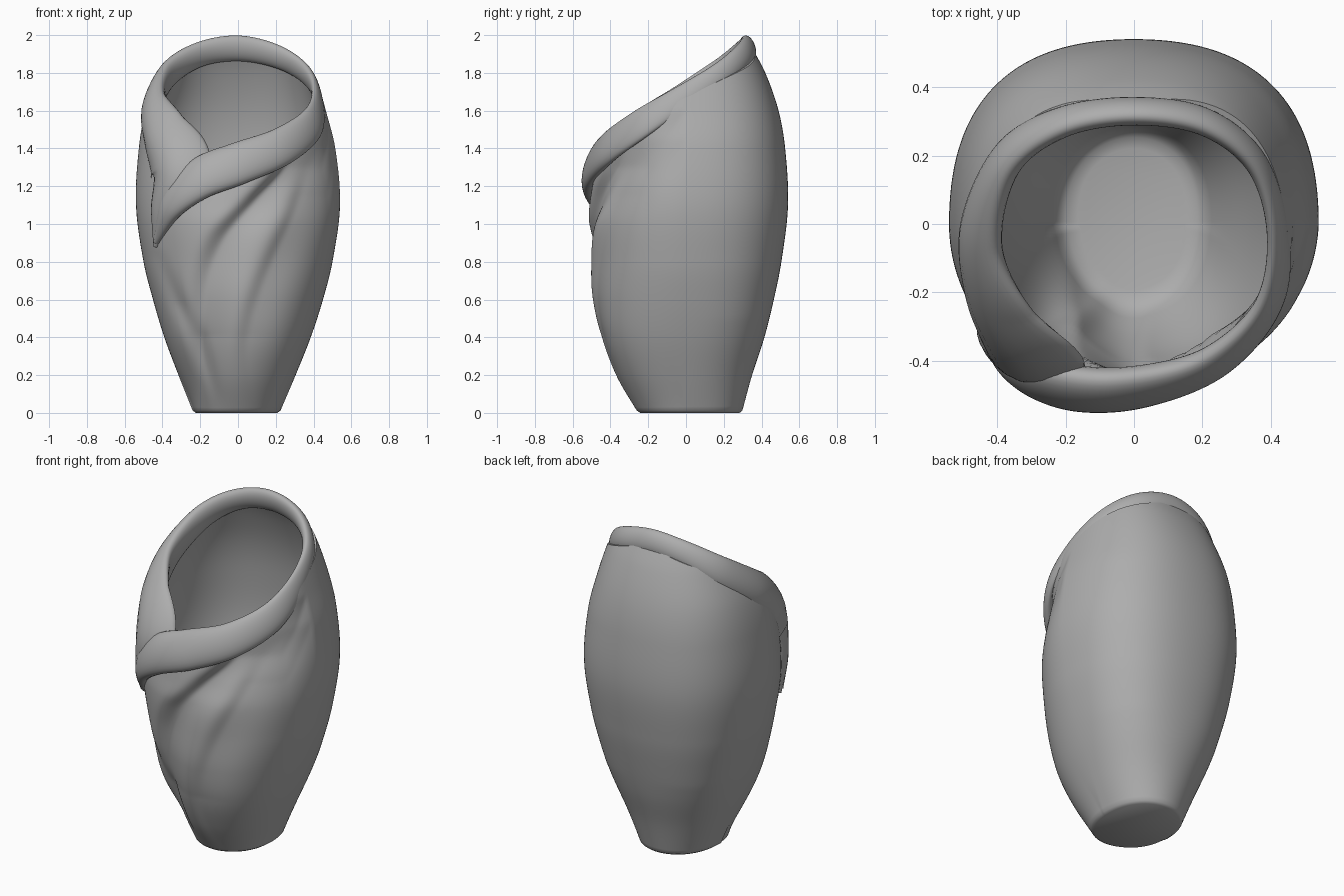
import bpy, bmesh, math
from mathutils import Vector

if "Cube" in bpy.data.objects:
    bpy.data.objects.remove(bpy.data.objects["Cube"])

grey = bpy.data.materials.new("dark_grey")
grey.diffuse_color = (.42, .42, .42, 1)
grey.use_nodes = True
grey.node_tree.nodes["Principled BSDF"].inputs["Base Color"].default_value = grey.diffuse_color


def interp(pts, x):
    """Smooth (Hermite) interpolation through sorted (x, y) pairs."""
    if x <= pts[0][0]:
        return pts[0][1]
    if x >= pts[-1][0]:
        return pts[-1][1]
    i = max(k for k in range(len(pts) - 1) if pts[k][0] <= x)
    (x0, y0), (x1, y1) = pts[i], pts[i + 1]

    def slope(k):
        a, b = pts[max(k - 1, 0)], pts[min(k + 1, len(pts) - 1)]
        return (b[1] - a[1]) / (b[0] - a[0])
    h = x1 - x0
    t = (x - x0) / h
    return ((2*t**3 - 3*t*t + 1) * y0 + (t**3 - 2*t*t + t) * h * slope(i)
            + (3*t*t - 2*t**3) * y1 + (t**3 - t*t) * h * slope(i + 1))


def skin(name, rings):
    """Closed rings bridged in order, both ends capped."""
    bm = bmesh.new()
    vs = [[bm.verts.new(p) for p in r] for r in rings]
    n = len(rings[0])
    for a, b in zip(vs, vs[1:]):
        for j in range(n):
            k = (j + 1) % n
            bm.faces.new((a[j], a[k], b[k], b[j]))
    bm.faces.new(vs[0][::-1])
    bm.faces.new(vs[-1])
    bmesh.ops.recalc_face_normals(bm, faces=bm.faces)
    me = bpy.data.meshes.new(name)
    bm.to_mesh(me)
    bm.free()
    me.materials.append(grey)
    ob = bpy.data.objects.new(name, me)
    bpy.context.collection.objects.link(ob)
    bpy.context.view_layer.objects.active = ob
    ob.select_set(True)
    bpy.ops.object.shade_smooth_by_angle(angle=math.radians(50))
    ob.select_set(False)
    return ob


# Side profiles of the body: radius by height in four directions
ZS = (0, .2, .4, .6, .8, 1.1, 1.4, 1.6, 1.8, 1.95)
RIGHT = list(zip(ZS, (.22, .305, .385, .45, .50, .54, .515, .465, .41, .36)))
LEFT = list(zip(ZS, (.235, .315, .39, .45, .50, .54, .525, .49, .42, .37)))
BACK = list(zip(ZS, (.295, .35, .415, .465, .505, .54, .525, .49, .42, .34)))
FRONT = list(zip((0, .2, .4, .6, .8, 1, 1.12, 1.4, 1.6, 1.95),
                 (.255, .385, .475, .515, .525, .53, .51, .46, .42, .34)))
# Slanted rim: height by angle from the front towards +x
RIM = [(-180, 1.93), (-121, 1.79), (-94, 1.62), (-56, 1.40), (-24, 1.28), (0, 1.31),
       (25, 1.39), (53, 1.51), (87, 1.66), (124, 1.79), (180, 1.93)]
# Drapery creases: x by height, then depth, width to the left, width to the right
FOLDS = [
    ([(0, -.22), (.4, -.20), (.7, -.17), (.93, -.07), (1.13, .12), (1.3, .29), (1.6, .45)], .06, .07, .19),
    ([(0, .10), (.3, .06), (.5, .09), (.75, .18), (1.1, .35), (1.45, .49)], .03, .07, .16),
    ([(0, -.11), (.1, -.13), (.4, -.25), (.6, -.33), (.87, -.43)], .02, .04, .05),
]


def body_point(a, z, inset=0):
    s, c = math.sin(a), math.cos(a)
    r = (interp(RIGHT if s > 0 else LEFT, z) * s * s
         + interp(FRONT if c > 0 else BACK, z) * c * c)
    if c < 0:  # fuller back corners
        r *= 1 + .24 * (s * c) ** 2 * min(1, z / .5)
    else:
        x = r * s
        for curve, depth, wl, wr in FOLDS:
            hi = curve[-1][0]
            if z <= hi:
                d = x - interp(curve, z)
                w = wl if d < 0 else wr
                fade = min(1, (hi - z) / .3, .1 + z / .45, c / .4)
                r -= depth * fade * math.exp(-(d / w) ** 2)
    r -= inset
    return Vector((r * s, -r * c, z))


# Vase body: outer wall up to the slanted rim, then inner wall down to the floor
N, M = 180, 80
angles = [math.radians(-180 + 360 * j / N) for j in range(N)]
rims = [interp(RIM, math.degrees(a)) for a in angles]
rings = [[body_point(a, 0, .012) for a in angles]]
for i in range(M + 1):
    rings.append([body_point(a, .012 + (h - .012) * i / M) for a, h in zip(angles, rims)])
for i in range(M // 2 + 1):
    t = 1 - i / (M // 2)
    rings.append([body_point(a, .07 + (h - .07) * t, .04) for a, h in zip(angles, rims)])
rings.append([body_point(a, .05, .055) for a in angles])
rings.append([body_point(a, .04, .085) for a in angles])
skin("vase_body", rings)

# Rolled lip: starts low at front left, goes round the back, wraps over the front
# (x, y, z, half width, half thickness)
LIP = [(-.43, -.28, .88, .012, .02), (-.405, -.34, 1.08, .10, .045),
       (-.36, -.375, 1.29, .20, .055), (-.425, -.22, 1.48, .155, .06),
       (-.45, -.02, 1.63, .11, .055), (-.37, .19, 1.79, .085, .045),
       (-.21, .297, 1.895, .07, .04), (0, .33, 1.93, .07, .038),
       (.21, .297, 1.885, .065, .036), (.36, .175, 1.79, .06, .03),
       (.42, -.03, 1.665, .065, .026), (.39, -.24, 1.53, .085, .033),
       (.23, -.405, 1.41, .10, .045), (0, -.478, 1.32, .115, .055),
       (-.2, -.475, 1.24, .115, .058), (-.35, -.41, 1.10, .085, .05),
       (-.43, -.30, .90, .012, .02)]
tracks = [[(i, p[k]) for i, p in enumerate(LIP)] for k in range(5)]


def lip_at(u):
    v = [interp(tr, u) for tr in tracks]
    return Vector(v[:3]), v[3], v[4]


rings, steps, sides = [], 200, 28
for i in range(steps + 1):
    u = (len(LIP) - 1) * i / steps
    p, wide, thick = lip_at(u)
    tan = (lip_at(u + .05)[0] - lip_at(u - .05)[0]).normalized()
    out = Vector((p.x, p.y, 0)).normalized() + Vector((0, 0, .3))
    out = (out - tan * out.dot(tan)).normalized()
    up = tan.cross(out)
    # the wide flap at the front left curls inwards along both edges
    curl = 2.5 * max(0, min(1, (5 - u) / 2)) * wide * wide
    rings.append([p + up * wide * math.cos(q) + out * (thick * math.sin(q) - curl * math.cos(q) ** 2)
                  for q in (2 * math.pi * j / sides for j in range(sides))])
skin("rolled_lip", rings)
